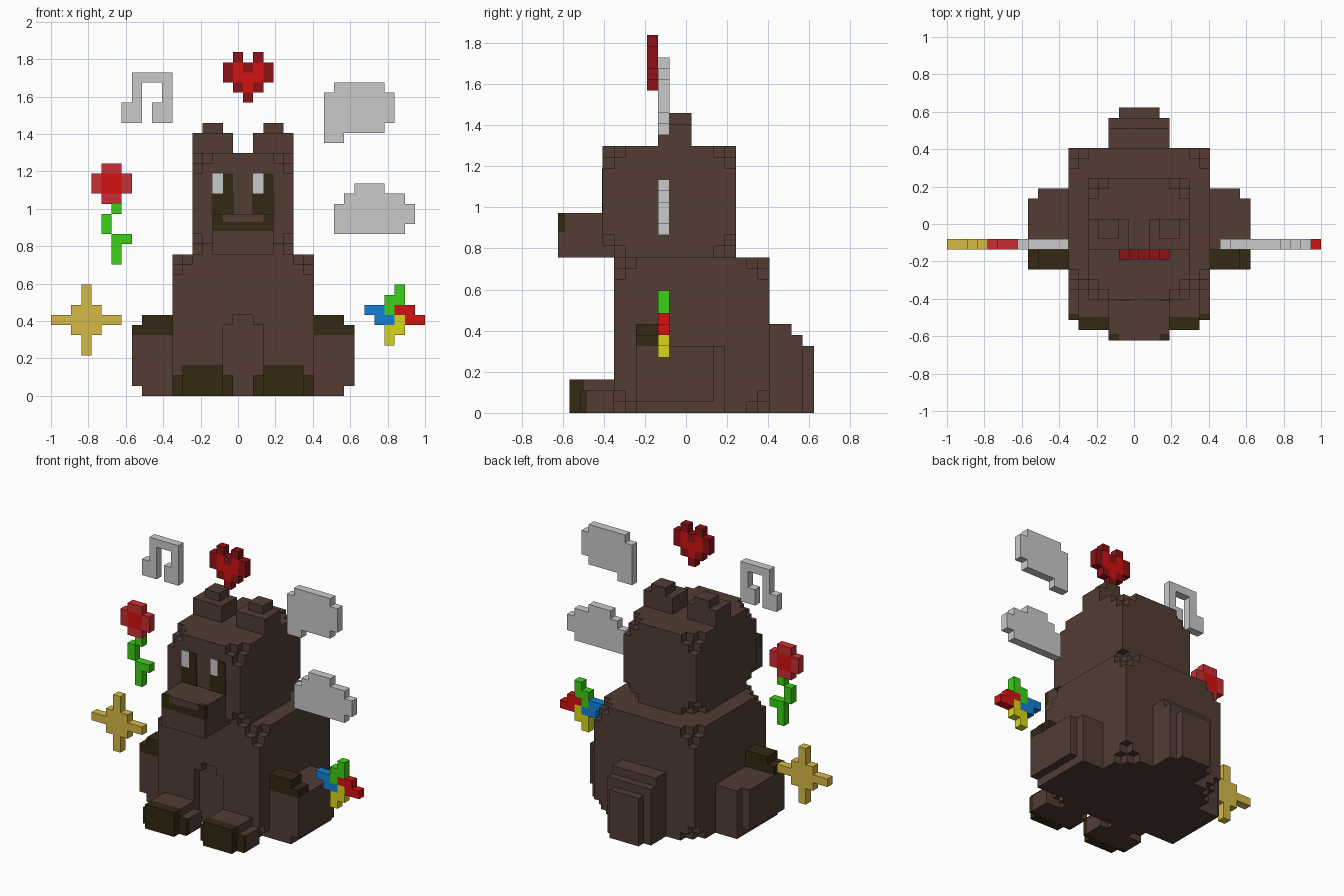
import bpy, bmesh, math

if "Cube" in bpy.data.objects:
    bpy.data.objects.remove(bpy.data.objects["Cube"], do_unlink=True)

U = 2 / 37                       # size of one block
ORIGIN = (-1.0, -11.5 * U, 0.0)  # corner of the block grid
MID = 19                         # body symmetry plane, in blocks

COLOURS = {
    "brown": (0.085, 0.045, 0.034),
    "dark_brown": (0.035, 0.021, 0.007),
    "pale_grey": (0.59, 0.59, 0.59),
    "bright_red": (0.65, 0.006, 0.006),
    "dark_red": (0.27, 0.006, 0.008),
    "rose_red": (0.58, 0.028, 0.033),
    "green": (0.045, 0.63, 0.008),
    "gold": (0.67, 0.49, 0.062),
    "blue": (0.007, 0.22, 0.67),
    "yellow": (0.70, 0.67, 0.01),
}
MATS = {}
for name, rgb in COLOURS.items():
    m = bpy.data.materials.new(name)
    m.use_nodes = True
    m.diffuse_color = (*rgb, 1)
    bsdf = m.node_tree.nodes["Principled BSDF"]
    bsdf.inputs["Base Color"].default_value = (*rgb, 1)
    bsdf.inputs["Roughness"].default_value = 0.9
    MATS[name] = m


def finish(name, bm, colours):
    me = bpy.data.meshes.new(name)
    bm.to_mesh(me)
    bm.free()
    for c in colours:
        me.materials.append(MATS[c])
    ob = bpy.data.objects.new(name, me)
    ob.location = ORIGIN
    bpy.context.scene.collection.objects.link(ob)
    return ob


def boxes(name, *parts, mirror=False):
    """Boxes given as (colour, x0, x1, y0, y1, z0, z1) in blocks."""
    bm = bmesh.new()
    colours = list(dict.fromkeys(p[0] for p in parts))
    for c, x0, x1, y0, y1, z0, z1 in parts:
        if mirror:
            x0, x1 = 2 * MID - x1, 2 * MID - x0
        made = bmesh.ops.create_cube(bm, size=1)["verts"]
        for v in made:
            v.co = ((x0 if v.co.x < 0 else x1) * U,
                    (y0 if v.co.y < 0 else y1) * U,
                    (z0 if v.co.z < 0 else z1) * U)
        for f in {f for v in made for f in v.link_faces}:
            f.material_index = colours.index(c)
    return finish(name, bm, colours)


def pair(name, *parts):
    boxes("right_" + name, *parts)
    boxes("left_" + name, *parts, mirror=True)


def voxels(name, cells):
    """Skin of a set of blocks: {(i, j, k): colour}."""
    bm = bmesh.new()
    verts = {}
    colours = list(dict.fromkeys(cells.values()))

    def vert(p):
        if p not in verts:
            verts[p] = bm.verts.new([c * U for c in p])
        return verts[p]

    for cell, colour in cells.items():
        for axis in range(3):
            for side in (0, 1):
                near = list(cell)
                near[axis] += 2 * side - 1
                if tuple(near) in cells:
                    continue
                b, c = (axis + 1) % 3, (axis + 2) % 3
                ring = []
                for db, dc in ((0, 0), (1, 0), (1, 1), (0, 1)):
                    p = list(cell)
                    p[axis] += side
                    p[b] += db
                    p[c] += dc
                    ring.append(vert(tuple(p)))
                f = bm.faces.new(ring if side else ring[::-1])
                f.material_index = colours.index(colour)
    bmesh.ops.dissolve_limit(bm, angle_limit=math.radians(1), verts=bm.verts[:],
                             edges=bm.edges[:], delimit={"MATERIAL"})
    return finish(name, bm, colours)


def notched(x0, x1, y0, y1, z0, z1, top_only=False):
    """Block of cells with its corners stepped off."""
    cells = {}
    for i in range(x0, x1):
        for j in range(y0, y1):
            for k in range(z0, z1):
                dz = z1 - 1 - k if top_only else min(k - z0, z1 - 1 - k)
                if min(i - x0, x1 - 1 - i) + min(j - y0, y1 - 1 - j) + dz > 1:
                    cells[i, j, k] = "brown"
    return cells


KEY = {"b": "bright_red", "d": "dark_red", "m": "rose_red", "g": "green",
       "w": "pale_grey", "o": "gold", "u": "blue", "y": "yellow"}


def icon(name, x, top, rows, y=9):
    """Flat block picture; rows run downward from the top."""
    voxels(name, {(x + i, y, top - 1 - r): KEY[ch]
                  for r, row in enumerate(rows)
                  for i, ch in enumerate(row) if ch != "."})


# Body with a shallow recess between the legs
body = notched(12, 26, 5, 19, 0, 14)
for i in range(17, 21):
    for k in range(8 if i in (18, 19) else 7):
        body.pop((i, 5, k), None)
voxels("body", body)
voxels("head", notched(14, 24, 4, 16, 14, 24))

# Ears, thighs, paws and feet
pair("ear", ("brown", 14, 18, 9, 12, 24, 26), ("brown", 15, 17, 10, 12, 26, 27))
pair("thigh", ("brown", 8, 12, 7, 14, 1, 6), ("brown", 9, 12, 7, 15, 0, 6))
pair("paw", ("dark_brown", 8, 9, 7, 9, 6, 7), ("dark_brown", 9, 12, 7, 9, 6, 8))
pair("foot",
     ("dark_brown", 12, 13, 2, 2.6, 0, 2), ("dark_brown", 17, 18, 2, 2.6, 0, 2),
     ("dark_brown", 13, 17, 1, 2.3, 0, 3), ("brown", 13, 17, 2.3, 5, 0, 3),
     ("brown", 12, 13, 2.6, 5, 0, 2), ("brown", 17, 18, 2.6, 5, 0, 2))

# Stepped tail
boxes("tail", ("brown", 16, 22, 19, 21, 0, 8), ("brown", 16, 22, 21, 22, 0, 7),
      ("brown", 17, 21, 22, 23, 0, 6))

# Muzzle with a dark mouth band across its front
boxes("muzzle", ("brown", 16, 22, 0.6, 4, 14, 18),
      ("brown", 16, 22, 0, 0.6, 14, 16.3),
      ("dark_brown", 16, 22, 0, 0.6, 16.3, 17.2),
      ("dark_brown", 16, 17, 0, 0.6, 17.2, 18),
      ("dark_brown", 21, 22, 0, 0.6, 17.2, 18),
      ("brown", 17, 21, 0, 0.6, 17.2, 18))

# Eye plates; both highlights sit on the same side
for side, x in (("right", 16), ("left", 20)):
    boxes(side + "_eye", ("dark_brown", x - 0.1, x + 2.1, 3.92, 4, 18, 20),
          ("dark_brown", x + 1, x + 2, 3.92, 4, 20, 22),
          ("pale_grey", x, x + 1, 3.92, 4, 20, 22))

# Floating symbols
icon("music_note", 7, 32, [".wwww", ".w..w", ".w..w", "ww.ww", "ww.ww"])
icon("speech_cloud", 27, 31, [".wwwww.", "wwwwwww", "wwwwwww", "wwwwwww",
                              "wwwwww.", "ww....."])
icon("cloud", 28, 21, ["..www...", ".wwwwww.", "wwwwwwww", "wwwwwwww", "wwwwwww."])
icon("heart", 17, 34, [".d.d.", "dbdbd", "dbbbd", ".dbd.", "..d.."], y=8)
icon("flower", 4, 23, [".mm.", "mbbm", "mbbm", ".mm."])
icon("flower_stem", 5, 19, [".g.", "g..", "g..", ".gg", ".g.", ".g."])
icon("star", 0, 11, ["...o...", "...o...", "..ooo..", "ooooooo",
                     "..ooo..", "...o...", "...o..."])
icon("pinwheel", 31, 11, ["...g..", "..gg..", "uugbb.", ".uuybb", "..yy..", "..y..."])
